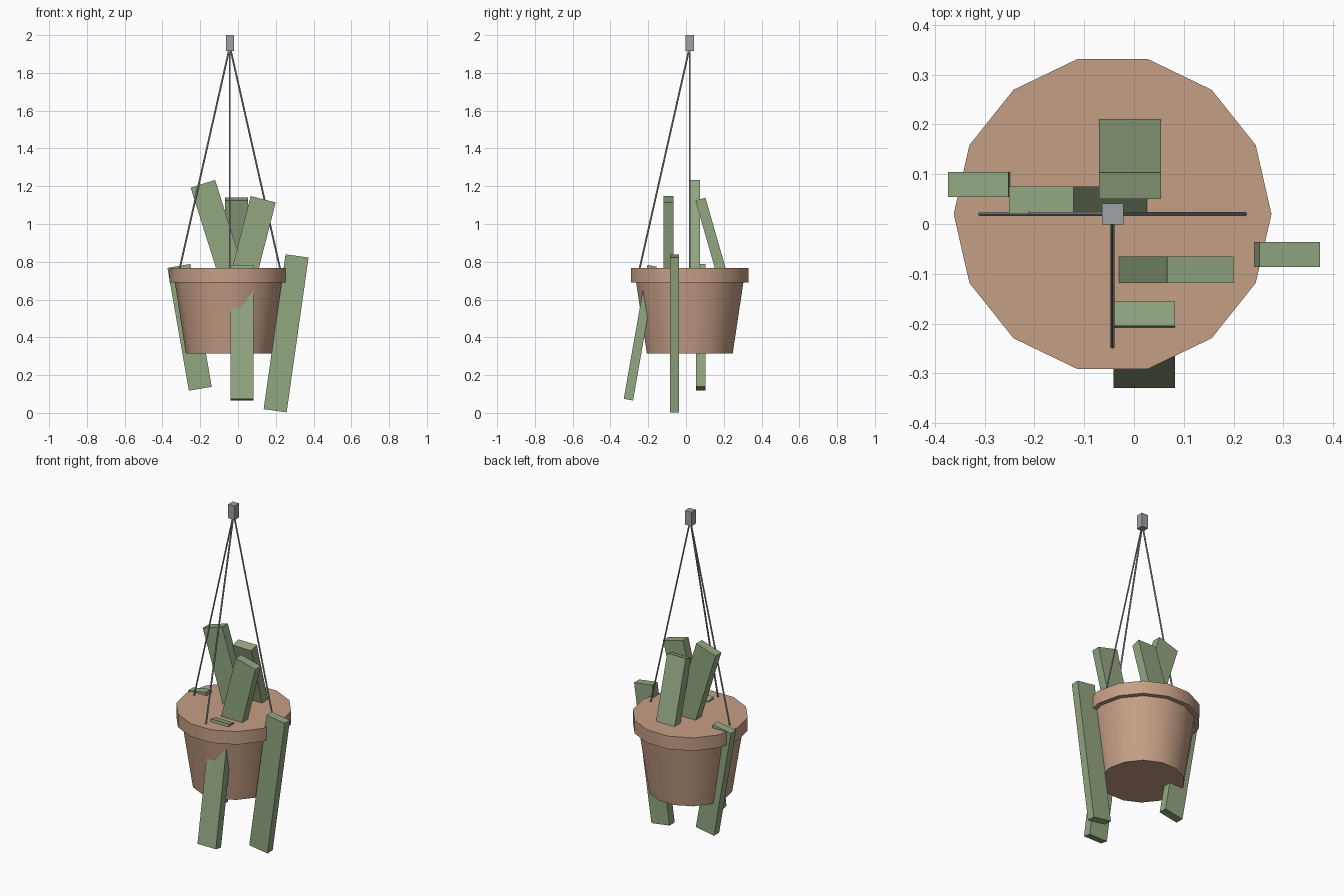
import bpy, bmesh, math
from mathutils import Vector, Matrix

cube = bpy.data.objects.get("Cube")
if cube:
    bpy.data.objects.remove(cube, do_unlink=True)


def material(name, rgb):
    m = bpy.data.materials.new(name)
    m.use_nodes = True
    m.diffuse_color = (*rgb, 1)
    m.node_tree.nodes["Principled BSDF"].inputs["Base Color"].default_value = (*rgb, 1)
    return m


TERRACOTTA = material("terracotta", (0.56, 0.345, 0.235))
LEAF = material("leaf green", (0.29, 0.385, 0.22))
METAL = material("grey metal", (0.34, 0.36, 0.39))
CX, CY = -0.043, 0.02      # pot axis
RIM_TOP = 0.768


def finish(name, bm, mat):
    bmesh.ops.recalc_face_normals(bm, faces=bm.faces)
    mesh = bpy.data.meshes.new(name)
    bm.to_mesh(mesh)
    bm.free()
    mesh.materials.append(mat)
    obj = bpy.data.objects.new(name, mesh)
    bpy.context.collection.objects.link(obj)
    return obj


def box(name, size, matrix, mat):
    bm = bmesh.new()
    bmesh.ops.create_cube(bm, size=1, matrix=matrix @ Matrix.Diagonal((*size, 1)))
    return finish(name, bm, mat)


def blade(name, top, axis, degrees, length, width=0.123, thick=0.05):
    """Flat leaf hanging down from the centre of its top end, tilted about one axis."""
    m = (Matrix.Translation(top) @ Matrix.Rotation(math.radians(degrees), 4, axis)
         @ Matrix.Translation((0, 0, -length / 2)))
    return box(name, (width, thick, length), m, LEAF)


def wire(name, start, end, radius=0.0048):
    a, b = Vector(start), Vector(end)
    d = b - a
    m = Matrix.Translation((a + b) / 2) @ d.to_track_quat("Z", "Y").to_matrix().to_4x4()
    bm = bmesh.new()
    bmesh.ops.create_cone(bm, cap_ends=True, segments=6, radius1=radius,
                          radius2=radius, depth=d.length, matrix=m)
    return finish(name, bm, METAL)


# Tapered pot with an overhanging rim and a filled top
SIDES = 14
bm = bmesh.new()
rings = []
for r, z in [(0.233, 0.314), (0.291, 0.689), (0.319, 0.689), (0.319, RIM_TOP)]:
    rings.append([bm.verts.new((CX + r * math.cos(math.tau * i / SIDES),
                                CY + r * math.sin(math.tau * i / SIDES), z))
                  for i in range(SIDES)])
for low, high in zip(rings, rings[1:]):
    for i in range(SIDES):
        j = (i + 1) % SIDES
        bm.faces.new((low[i], low[j], high[j], high[i]))
bm.faces.new(rings[0])
bm.faces.new(rings[-1])
pot = finish("pot", bm, TERRACOTTA)
bpy.ops.object.select_all(action="DESELECT")
pot.select_set(True)
bpy.context.view_layer.objects.active = pot
bpy.ops.object.shade_smooth_by_angle(angle=math.radians(30))

# Hook block and three hanging wires
box("hook_block", (0.043, 0.043, 0.085), Matrix.Translation((CX, CY, 1.9575)), METAL)
for name, dx, dy in [("left", 1, 0), ("right", -1, 0), ("front", 0, -1)]:
    wire(name + "_wire", (CX, CY, 1.94),
         (CX + 0.267 * dx, CY + 0.267 * dy, RIM_TOP - 0.01))

# Leaves trailing over the rim
blade("right_trailing_leaf", (-0.313, 0.079, 0.778), "Y", -9.9, 0.66)
blade("left_trailing_leaf", (0.3125, -0.061, 0.831), "Y", 8.05, 0.828)
blade("front_trailing_leaf", (0.0205, -0.18, 0.779), "X", -10, 0.72)

# Leaves standing in the pot
blade("back_upright_leaf", (-0.008, 0.0765, 1.132), "X", 16, 0.5, 0.124, 0.055)
blade("right_upright_leaf", (-0.186, 0.0475, 1.213), "Y", -17.5, 0.6, 0.136, 0.055)
blade("left_upright_leaf", (0.133, -0.0915, 1.131), "Y", 14.3, 0.5, 0.137, 0.053)
